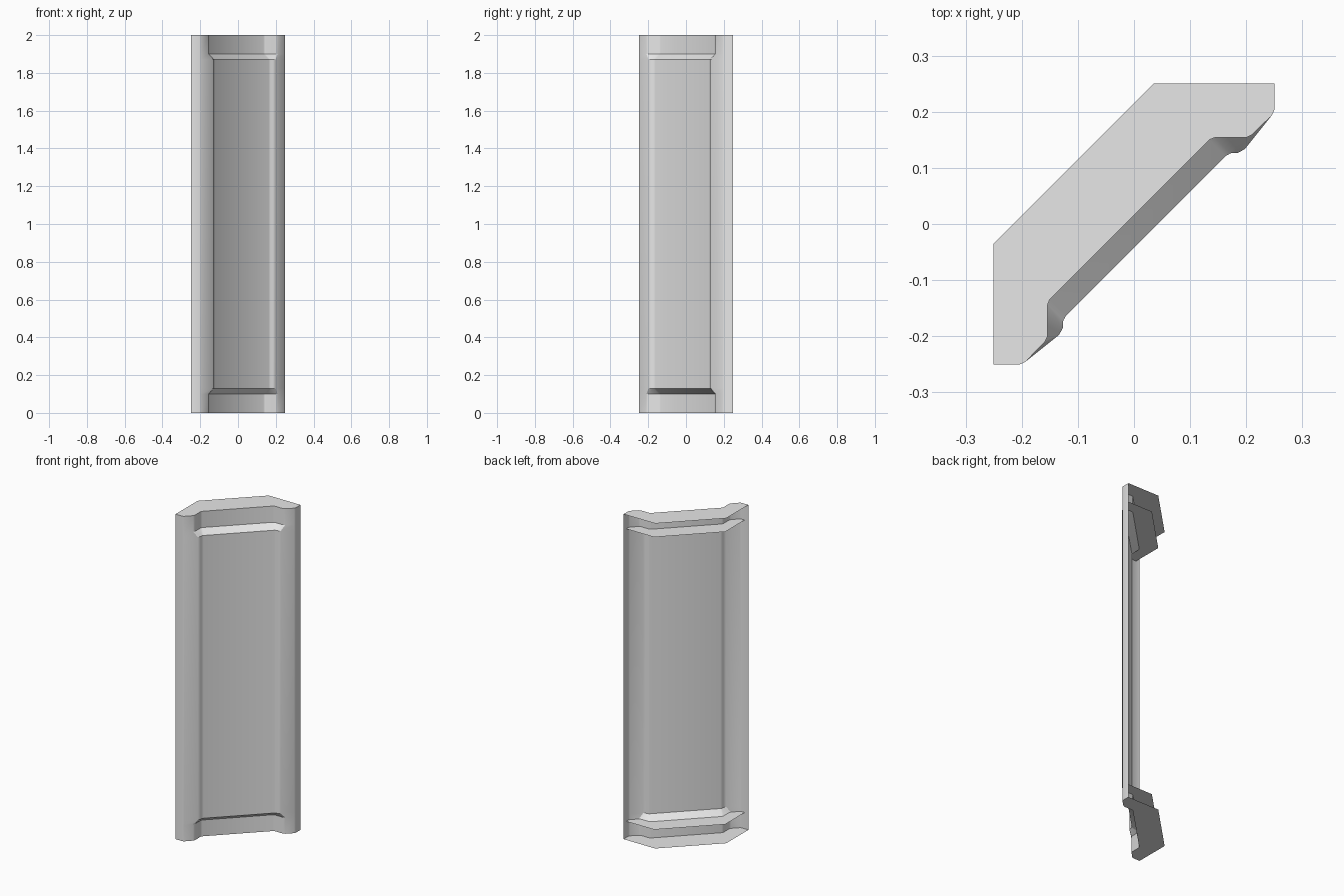
import bpy
import bmesh

cube = bpy.data.objects.get("Cube")
if cube:
    bpy.data.objects.remove(cube, do_unlink=True)

# Single plain grey
grey = bpy.data.materials.new("plain grey")
grey.use_nodes = True
colour = (0.8, 0.8, 0.8, 1)
grey.diffuse_color = colour
grey.node_tree.nodes["Principled BSDF"].inputs["Base Color"].default_value = colour


def mirrored(half):
    """Complete a half profile by reflecting it across the corner diagonal."""
    return half + [(-y, -x) for x, y in reversed(half)]


def make_object(name, bm):
    mesh = bpy.data.meshes.new(name)
    bm.to_mesh(mesh)
    bm.free()
    mesh.materials.append(grey)
    obj = bpy.data.objects.new(name, mesh)
    bpy.context.collection.objects.link(obj)
    return obj


# Half profiles, from the outer edge inwards
band = mirrored([(0.25, 0.25), (0.25, 0.203), (0.246, 0.194), (0.21, 0.159),
                 (0.2, 0.154), (0.144, 0.154), (0.134, 0.15)])
body = mirrored([(0.25, 0.25), (0.25, 0.203), (0.246, 0.194), (0.198, 0.134),
                 (0.186, 0.127), (0.172, 0.126), (0.163, 0.121)])

# Wall sheet: recessed bands at both ends, sloping out to the raised body
bm = bmesh.new()
levels = [(0, band), (0.1, band), (0.13, body), (1.87, body), (1.9, band), (2, band)]
rings = [[bm.verts.new((x, y, z)) for x, y in prof] for z, prof in levels]
for low, high in zip(rings, rings[1:]):
    for i in range(len(low) - 1):
        bm.faces.new((low[i + 1], low[i], high[i], high[i + 1]))
wall = make_object("wall_panel", bm)
bpy.ops.object.select_all(action='DESELECT')
wall.select_set(True)
bpy.context.view_layer.objects.active = wall
bpy.ops.object.shade_smooth_by_angle(angle=0.5)


# Flat shelves closing the end bands, open at the back
def shelf(name, z, inset, up):
    edge = 0.25 - inset
    front = [(max(x, -edge), min(y, edge)) for x, y in band]
    back = [(-edge, -0.035 - inset), (0.035 + inset, edge)]
    bm = bmesh.new()
    face = bm.faces.new([bm.verts.new((x, y, z)) for x, y in front + back])
    face.normal_update()
    if (face.normal.z > 0) != up:
        face.normal_flip()
    make_object(name, bm)


shelf("top_plate", 2, 0, True)
shelf("upper_shelf", 1.9, 0.025, True)
shelf("lower_shelf", 0.1, 0.025, False)
shelf("bottom_plate", 0, 0, False)
